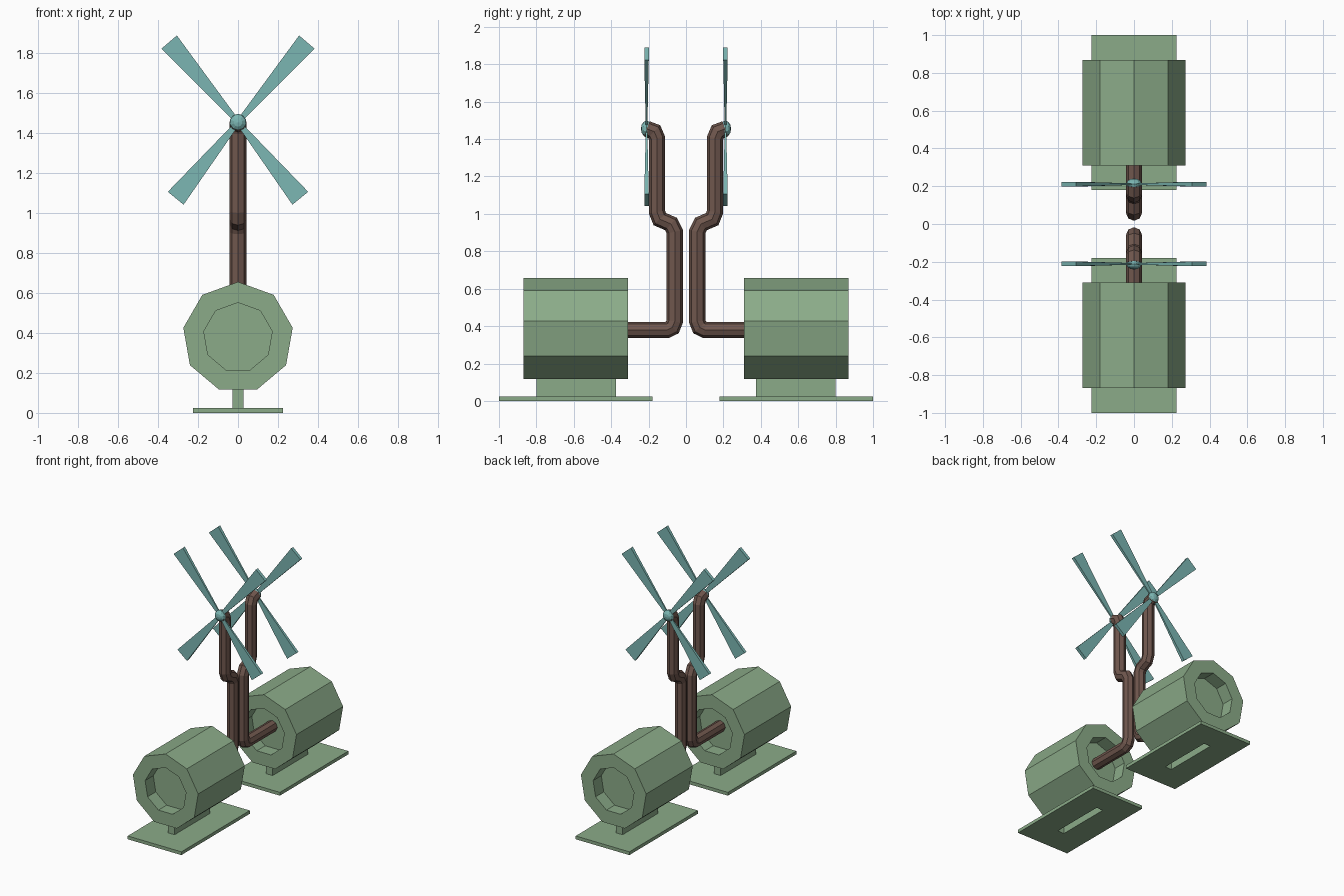
import bpy, bmesh, math
from mathutils import Vector, Matrix

if "Cube" in bpy.data.objects:
    bpy.data.objects.remove(bpy.data.objects["Cube"])


def material(name, rgb):
    m = bpy.data.materials.new(name)
    m.diffuse_color = (*rgb, 1)
    m.use_nodes = True
    m.node_tree.nodes["Principled BSDF"].inputs["Base Color"].default_value = m.diffuse_color
    return m


GREEN = material("green", (0.26, 0.41, 0.25))
BROWN = material("brown", (0.16, 0.095, 0.075))
TEAL = material("teal", (0.20, 0.47, 0.45))


def finish(name, bm, mat, angle):
    """Turn the bmesh into an object, rotated about z for its side."""
    bmesh.ops.recalc_face_normals(bm, faces=bm.faces)
    bm.transform(Matrix.Rotation(angle, 4, 'Z'))
    me = bpy.data.meshes.new(name)
    bm.to_mesh(me)
    bm.free()
    me.materials.append(mat)
    ob = bpy.data.objects.new(name, me)
    bpy.context.collection.objects.link(ob)


def loft(bm, rings, cap=True):
    """Skin a row of rings that have the same number of points."""
    vs = [[bm.verts.new(p) for p in r] for r in rings]
    n = len(vs[0])
    for a, b in zip(vs, vs[1:]):
        for i in range(n):
            j = (i + 1) % n
            bm.faces.new((a[i], a[j], b[j], b[i]))
    if cap:
        bm.faces.new(vs[0])
        bm.faces.new(vs[-1])


def rect(hx, y0, y1, z):
    return [(-hx, y0, z), (hx, y0, z), (hx, y1, z), (-hx, y1, z)]


def nonagon(r, y, zc=0.378):
    return [(r * math.sin(math.tau * k / 9), y, zc + r * math.cos(math.tau * k / 9))
            for k in range(9)]


def tube_rings(path, r, sides=8):
    """Mitred rings along a path lying in the y-z plane."""
    pts = [Vector((0, y, z)) for y, z in path]
    rings = []
    for i, p in enumerate(pts):
        d0 = (p - pts[i - 1]).normalized() if i else (pts[1] - p).normalized()
        d1 = (pts[i + 1] - p).normalized() if i < len(pts) - 1 else d0
        t = (d0 + d1).normalized()
        side = Vector((0, -t.z, t.y)) / t.dot(d0)
        rings.append([p + Vector((r * math.cos(math.tau * k / sides), 0, 0))
                      + side * r * math.sin(math.tau * k / sides)
                      for k in range(sides)])
    return rings


PIPE = [(-0.41, 0.38), (-0.10, 0.38), (-0.073, 0.393), (-0.06, 0.425),
        (-0.06, 0.905), (-0.08, 0.946), (-0.14, 0.972), (-0.155, 1.01),
        (-0.155, 1.405), (-0.17, 1.44), (-0.21, 1.455)]
HUB = Vector((0, -0.211, 1.455))
TIPS = [(0.345, 1.857), (-0.345, 1.857), (0.312, 1.075), (-0.312, 1.075)]

for side, angle in (("front", 0), ("back", math.pi)):
    # foot plate with hollow upright stem
    bm = bmesh.new()
    loft(bm, [rect(0.028, -0.80, -0.375, 0.14), rect(0.028, -0.80, -0.375, 0.025),
              rect(0.225, -1.0, -0.18, 0.025), rect(0.225, -1.0, -0.18, 0),
              rect(0.028, -0.80, -0.375, 0), rect(0.028, -0.80, -0.375, 0.025)], cap=False)
    bmesh.ops.remove_doubles(bm, verts=bm.verts, dist=0.0001)
    finish(side + "_foot", bm, GREEN, angle)

    # nine-sided drum, recessed at both ends
    bm = bmesh.new()
    loft(bm, [nonagon(0.174, -0.77), nonagon(0.174, -0.868), nonagon(0.278, -0.868),
              nonagon(0.278, -0.31), nonagon(0.174, -0.31), nonagon(0.174, -0.41)])
    finish(side + "_drum", bm, GREEN, angle)

    # bent pipe
    bm = bmesh.new()
    loft(bm, tube_rings(PIPE, 0.043))
    finish(side + "_pipe", bm, BROWN, angle)

    # propeller hub
    bm = bmesh.new()
    bmesh.ops.create_uvsphere(bm, u_segments=10, v_segments=6, radius=0.043,
                              matrix=Matrix.Translation(HUB) @ Matrix.Diagonal((1, 0.7, 1, 1))
                              @ Matrix.Rotation(math.pi / 2, 4, 'X'))
    finish(side + "_hub", bm, TEAL, angle)

    # four tapered blades
    bm = bmesh.new()
    for x, z in TIPS:
        tip = Vector((x, HUB.y, z))
        d = (tip - HUB).normalized()
        w = Vector((d.z, 0, -d.x))
        rings = []
        for c, hw, ht in ((HUB + d * 0.015, 0.012, 0.004), (tip, 0.051, 0.012)):
            t = Vector((0, ht, 0))
            rings.append([c + w * hw + t, c - w * hw + t, c - w * hw - t, c + w * hw - t])
        loft(bm, rings)
    finish(side + "_blades", bm, TEAL, angle)
